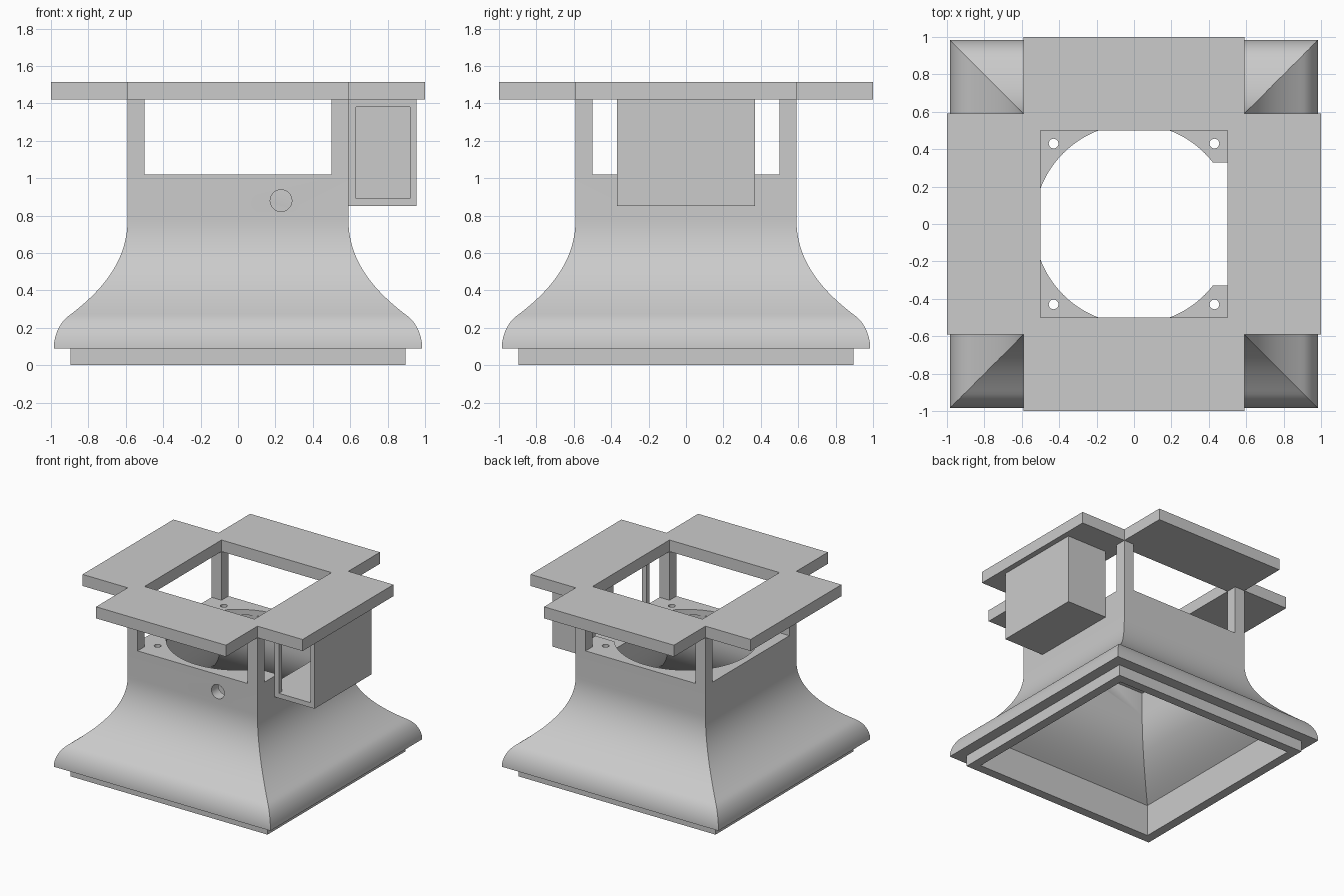
import bpy, bmesh, math
from mathutils import Vector
from mathutils.geometry import interpolate_bezier

cube = bpy.data.objects.get("Cube")
if cube:
    bpy.data.objects.remove(cube)

grey = bpy.data.materials.new("plain grey")
grey.use_nodes = True
colour = (0.6, 0.6, 0.6, 1)
grey.diffuse_color = colour
grey.node_tree.nodes["Principled BSDF"].inputs["Base Color"].default_value = colour


def finish(name, bm):
    bmesh.ops.recalc_face_normals(bm, faces=bm.faces)
    mesh = bpy.data.meshes.new(name)
    bm.to_mesh(mesh)
    bm.free()
    mesh.materials.append(grey)
    obj = bpy.data.objects.new(name, mesh)
    bpy.context.collection.objects.link(obj)
    return obj


def prism(name, outline, z0, z1):
    bm = bmesh.new()
    face = bm.faces.new([bm.verts.new((x, y, z0)) for x, y in outline])
    out = bmesh.ops.extrude_face_region(bm, geom=[face])
    top = [v for v in out["geom"] if isinstance(v, bmesh.types.BMVert)]
    bmesh.ops.translate(bm, verts=top, vec=(0, 0, z1 - z0))
    return finish(name, bm)


def box(name, x, y, z):
    return prism(name, [(x[0], y[0]), (x[1], y[0]), (x[1], y[1]), (x[0], y[1])], *z)


def disc(name, x, y, r, z, n=64):
    angles = [math.tau * i / n for i in range(n)]
    return prism(name, [(x + r * math.cos(a), y + r * math.sin(a)) for a in angles], *z)


def cut(obj, cutters):
    for cutter in cutters:
        cutter.hide_render = True
        mod = obj.modifiers.new("cut", 'BOOLEAN')
        mod.operation = 'DIFFERENCE'
        mod.solver = 'EXACT'
        mod.object = cutter
    graph = bpy.context.evaluated_depsgraph_get()
    mesh = bpy.data.meshes.new_from_object(obj.evaluated_get(graph))
    obj.modifiers.clear()
    obj.data = mesh


def curve(points, n):
    pts = [Vector((x, z, 0)) for x, z in points]
    return [(p.x, p.y) for p in interpolate_bezier(*pts, n)]


# Flared square shell: a wall section carried round four mitred corners
WALL, NECK, SILL, TOP = 0.09, 0.59, 1.02, 1.42
INNER = NECK - WALL
flare = curve([(0.91, 0.26), (0.75, 0.38), (NECK, 0.54), (NECK, 0.78)], 24)
rim = curve([(0.985, 0.09), (0.985, 0.15), (0.96, 0.22), (0.91, 0.26)], 12)
section = [(0.895, 0), (0.895, 0.09)] + rim + flare[1:] + [(NECK, SILL), (INNER, SILL)]
section += [(x - WALL, z) for x, z in reversed(flare)] + [(0.82, 0)]
corners = [(1, -1), (1, 1), (-1, 1), (-1, -1)]

bm = bmesh.new()
rings = [[bm.verts.new((r * sx, r * sy, z)) for r, z in section] for sx, sy in corners]
for k in range(4):
    a, b = rings[k], rings[(k + 1) % 4]
    for i in range(len(section)):
        j = (i + 1) % len(section)
        bm.faces.new((a[i], b[i], b[j], a[j]))
shell = finish("flared_shell", bm)

# Thin deck closing the neck
deck = box("fan_deck", (-INNER, INNER), (-INNER, INNER), (SILL - 0.045, SILL))

# Shared cutters: round fan opening, side duct, screw holes, cable hole
fan = disc("fan_cutter", 0, 0, 0.535, (SILL - 0.045, 1.1), 96)
fan_deep = disc("deck_cutter", 0, 0, 0.535, (0.9, 1.1), 96)
duct = box("duct_cutter", (0.42, 0.63), (-0.33, 0.33), (0.89, 1.38))
screws = [disc("screw_cutter", 0.43 * sx, 0.43 * sy, 0.026, (0.9, 1.1), 24) for sx, sy in corners]
cable = disc("cable_cutter", 0, 0, 0.058, (0.4, 0.7), 32)
cable.rotation_euler.x = math.pi / 2
cable.location = (0.23, 0, 0.88)
cut(shell, [fan, duct, cable])
cut(deck, [fan_deep, duct] + screws)

# Corner posts
for name, (sx, sy) in zip(("front_left", "back_left", "back_right", "front_right"), corners):
    box(name + "_post", sorted((sx * INNER, sx * NECK)), sorted((sy * INNER, sy * NECK)), (SILL, TOP))

# Cross-shaped top plate with a square opening
cross = [(1, -NECK), (1, NECK), (NECK, NECK), (NECK, 1), (-NECK, 1), (-NECK, NECK)]
plate = prism("top_plate", cross + [(-x, -y) for x, y in cross], TOP, 1.515)
opening = box("opening_cutter", (-INNER, INNER), (-INNER, INNER), (1.3, 1.6))
cut(plate, [opening])

# Side housing, open at the front and towards the fan
housing = box("side_housing", (NECK, 0.955), (-0.37, 0.37), (0.85, TOP))
hollow = box("hollow_cutter", (0.63, 0.92), (-0.45, 0.33), (0.89, 1.38))
passage = box("passage_cutter", (0.5, 0.7), (-0.33, 0.33), (0.89, 1.38))
cut(housing, [hollow, passage])

for cutter in [fan, fan_deep, duct, cable, opening, hollow, passage] + screws:
    bpy.data.objects.remove(cutter)

# Smooth the curved surfaces, keeping hard edges
bpy.ops.object.select_all(action='DESELECT')
for obj in (shell, deck):
    obj.select_set(True)
bpy.context.view_layer.objects.active = shell
bpy.ops.object.shade_smooth_by_angle(angle=math.radians(30))
